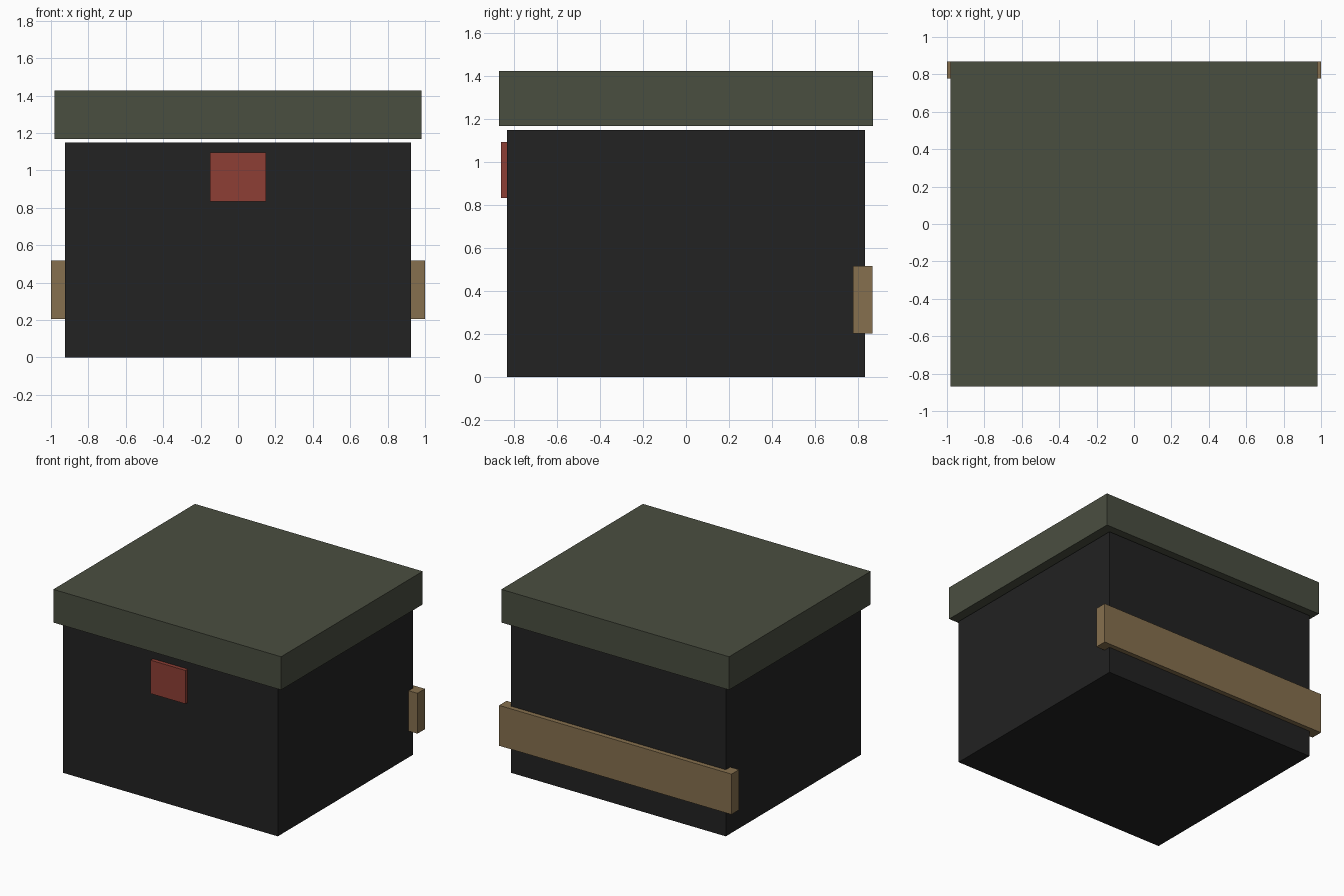
import bpy
import bmesh
from mathutils import Vector

if "Cube" in bpy.data.objects:
    bpy.data.objects.remove(bpy.data.objects["Cube"])


def material(name, srgb):
    m = bpy.data.materials.new(name)
    lin = [((c / 255 + 0.055) / 1.055) ** 2.4 for c in srgb]
    m.diffuse_color = (*lin, 1.0)
    m.use_nodes = True
    m.node_tree.nodes["Principled BSDF"].inputs["Base Color"].default_value = m.diffuse_color
    return m


def box(name, lo, hi, mat):
    """Axis-aligned box between two opposite corners."""
    lo, hi = Vector(lo), Vector(hi)
    bm = bmesh.new()
    bmesh.ops.create_cube(bm, size=1)
    bmesh.ops.scale(bm, vec=hi - lo, verts=bm.verts)
    mesh = bpy.data.meshes.new(name)
    bm.to_mesh(mesh)
    bm.free()
    mesh.materials.append(mat)
    ob = bpy.data.objects.new(name, mesh)
    ob.location = (lo + hi) / 2
    bpy.context.collection.objects.link(ob)
    return ob


charcoal = material("charcoal", (34, 34, 34))
olive = material("olive_green", (74, 78, 64))
red = material("brick_red", (141, 63, 53))
tan = material("tan", (134, 112, 78))

# Main container
box("body", (-0.925, -0.832, 0), (0.925, 0.832, 1.15), charcoal)
# Overhanging lid, floating just above the body
box("lid", (-0.98, -0.87, 1.168), (0.98, 0.87, 1.426), olive)
# Latch plate on the front
box("latch", (-0.15, -0.861, 0.834), (0.15, -0.80, 1.094), red)
# Wide strap across the back
box("back_strap", (-1.0, 0.777, 0.204), (1.0, 0.869, 0.518), tan)
